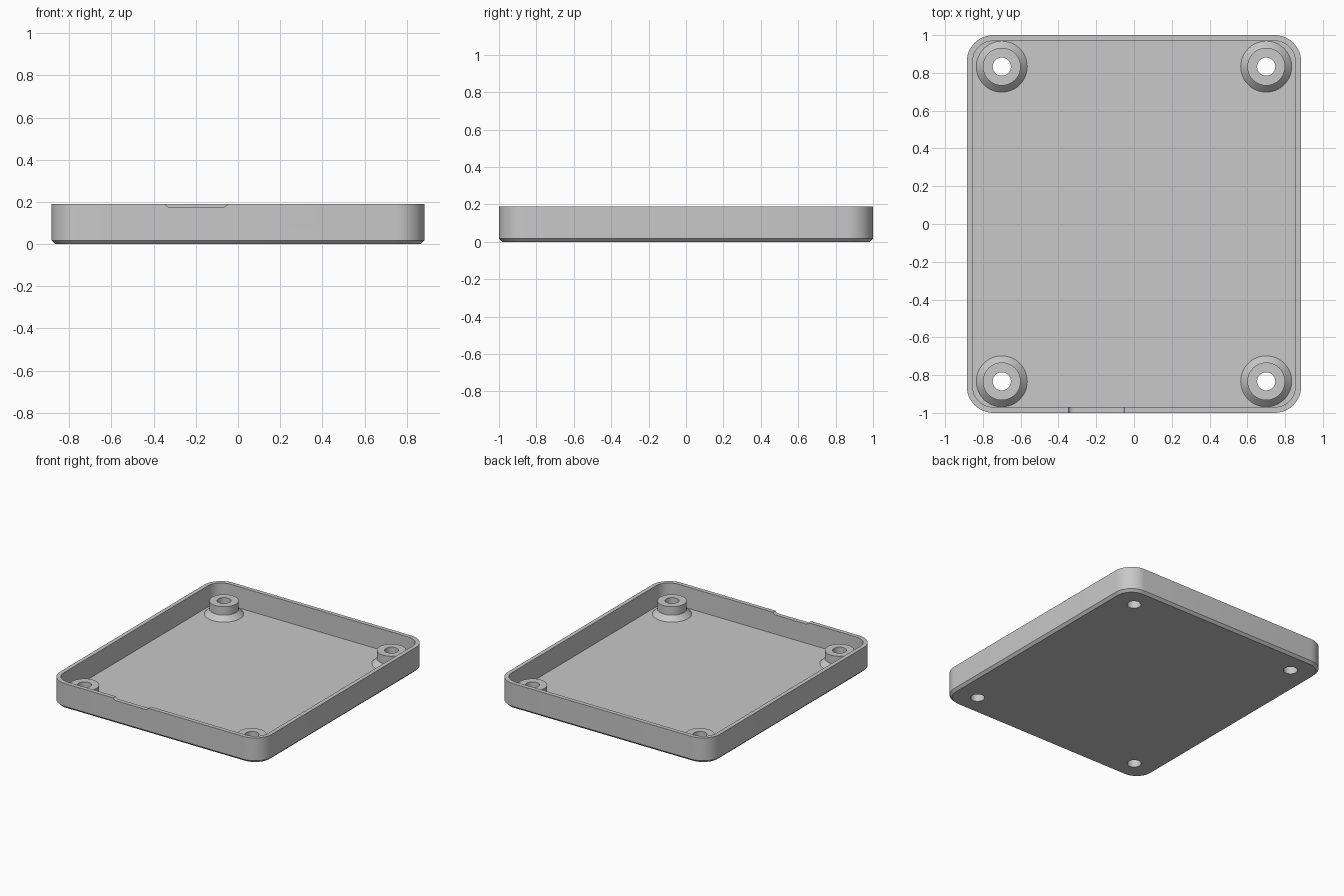
import bpy, bmesh, math

cube = bpy.data.objects.get("Cube")
if cube:
    bpy.data.objects.remove(cube, do_unlink=True)

HALF_X, HALF_Y, HEIGHT = 0.885, 1.0, 0.19
CORNER, WALL, FLOOR, CHAMFER = 0.14, 0.031, 0.03, 0.018
BOSS_X, BOSS_Y, HOLE = 0.70, 0.833, 0.048

grey = bpy.data.materials.new("light grey plastic")
grey.use_nodes = True
colour = (0.58, 0.58, 0.58, 1)
grey.diffuse_color = colour
grey.node_tree.nodes["Principled BSDF"].inputs["Base Color"].default_value = colour


def finish(name, bm):
    bmesh.ops.recalc_face_normals(bm, faces=bm.faces)
    mesh = bpy.data.meshes.new(name)
    bm.to_mesh(mesh)
    bm.free()
    mesh.materials.append(grey)
    obj = bpy.data.objects.new(name, mesh)
    bpy.context.collection.objects.link(obj)
    return obj


def select(obj):
    bpy.ops.object.select_all(action='DESELECT')
    obj.select_set(True)
    bpy.context.view_layer.objects.active = obj


def rounded_ring(bm, inset, z, steps=12):
    """Rounded rectangle of vertices, inset from the outer wall."""
    r = CORNER - inset
    ring = []
    for i, (sx, sy) in enumerate([(1, 1), (-1, 1), (-1, -1), (1, -1)]):
        for k in range(steps + 1):
            a = (i + k / steps) * math.pi / 2
            ring.append(bm.verts.new((sx * (HALF_X - CORNER) + r * math.cos(a),
                                      sy * (HALF_Y - CORNER) + r * math.sin(a), z)))
    return ring


def bridge(bm, a, b):
    for i in range(len(a)):
        j = (i + 1) % len(a)
        bm.faces.new((a[i], a[j], b[j], b[i]))


def lathe(name, profile, x, y, sides=48):
    """Rings of (radius, height) around a vertical axis."""
    bm = bmesh.new()
    rings = [[bm.verts.new((x + r * math.cos(math.tau * k / sides),
                            y + r * math.sin(math.tau * k / sides), z))
              for k in range(sides)] for r, z in profile]
    for a, b in zip(rings, rings[1:]):
        bridge(bm, a, b)
    return bm, rings


def cut(target, cutter):
    cutter.hide_render = True
    mod = target.modifiers.new("cut", 'BOOLEAN')
    mod.operation = 'DIFFERENCE'
    mod.solver = 'EXACT'
    mod.object = cutter
    select(target)
    bpy.ops.object.modifier_apply(modifier=mod.name)
    bpy.data.objects.remove(cutter, do_unlink=True)


# Tray shell: chamfered base, outer wall, rim, inner wall, floor
bm = bmesh.new()
levels = [(CHAMFER, 0), (0, CHAMFER), (0, HEIGHT), (WALL, HEIGHT), (WALL, FLOOR)]
rings = [rounded_ring(bm, inset, z) for inset, z in levels]
for a, b in zip(rings, rings[1:]):
    bridge(bm, a, b)
bm.faces.new(rings[0])
bm.faces.new(rings[-1])
tray = finish("tray", bm)

# Shallow notch with rounded lower corners in the front rim
left, right, bottom, radius = -0.35, -0.045, 0.175, 0.03
outline = [(left, HEIGHT + 0.05)]
for cx, start in [(left + radius, math.pi), (right - radius, 1.5 * math.pi)]:
    for k in range(9):
        a = start + k / 8 * math.pi / 2
        outline.append((cx + radius * math.cos(a), bottom + radius + radius * math.sin(a)))
outline.append((right, HEIGHT + 0.05))
bm = bmesh.new()
near = [bm.verts.new((x, -HALF_Y - 0.05, z)) for x, z in outline]
far = [bm.verts.new((x, -HALF_Y + 0.08, z)) for x, z in outline]
bridge(bm, near, far)
bm.faces.new(near)
bm.faces.new(far)
cut(tray, finish("notch_cutter", bm))

# Screw bosses with conical feet, and the holes below them
parts = [tray]
for side, x in [("left", BOSS_X), ("right", -BOSS_X)]:
    for end, y in [("front", -BOSS_Y), ("back", BOSS_Y)]:
        bm, rings = lathe("hole", [(HOLE, -0.05), (HOLE, FLOOR + 0.05)], x, y)
        bm.faces.new(rings[0])
        bm.faces.new(rings[-1])
        cut(tray, finish("hole_cutter", bm))
        profile = [(0.135, FLOOR), (0.10, 0.066), (0.10, 0.13), (HOLE, 0.13),
                   (HOLE, FLOOR), (0.135, FLOOR)]
        bm, rings = lathe("boss", profile, x, y)
        bmesh.ops.remove_doubles(bm, verts=bm.verts, dist=1e-5)
        parts.append(finish(f"{end}_{side}_screw_boss", bm))

for obj in parts:
    select(obj)
    bpy.ops.object.shade_smooth_by_angle(angle=math.radians(30))
